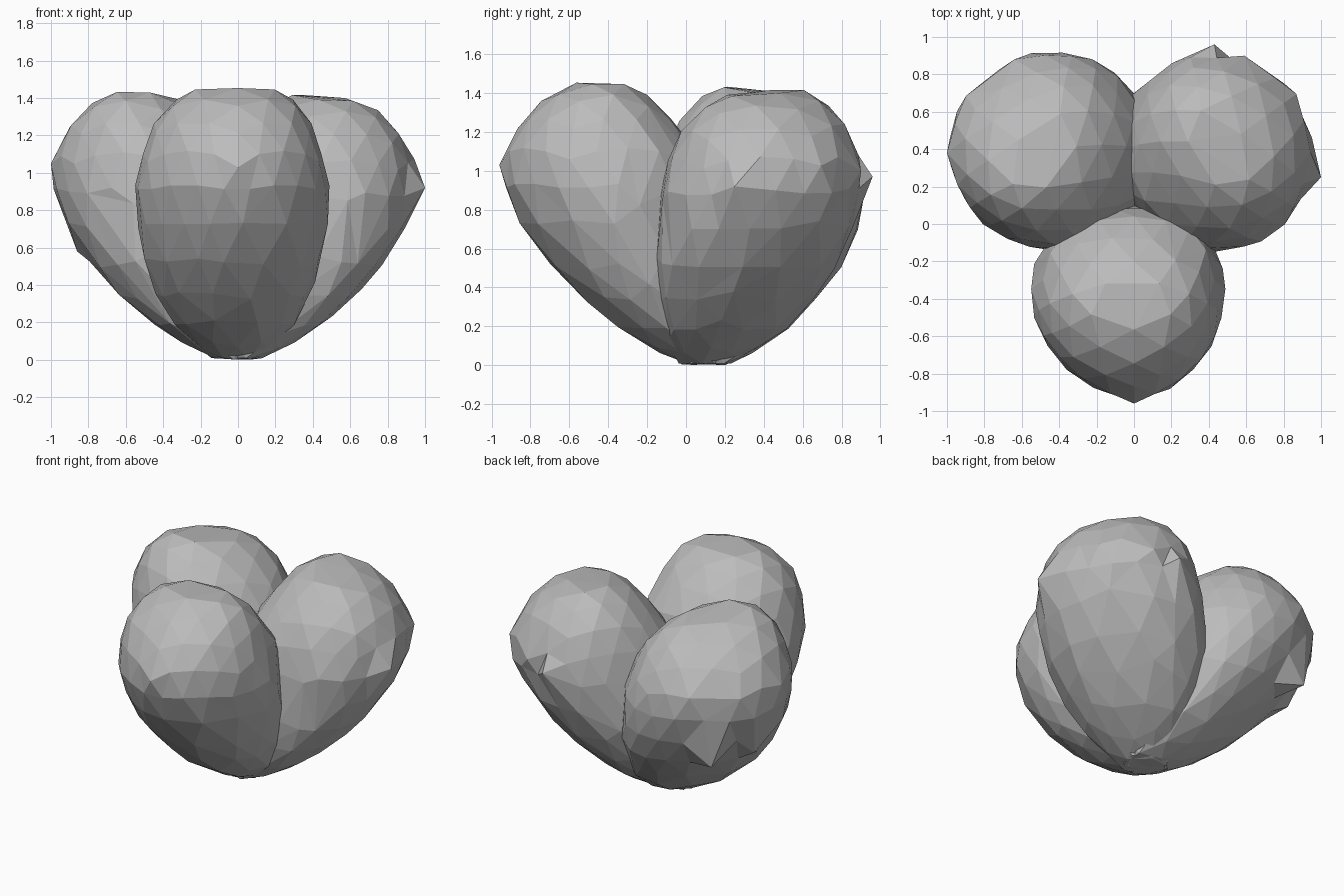
import bpy, bmesh, random
from math import radians, sin, cos, atan2
from mathutils import Vector

random.seed(4)
cube = bpy.data.objects.get("Cube")
if cube:
    bpy.data.objects.remove(cube)

grey = bpy.data.materials.new("stone grey")
grey.use_nodes = True
colour = (0.5, 0.5, 0.5, 1)
grey.diffuse_color = colour
grey.node_tree.nodes["Principled BSDF"].inputs["Base Color"].default_value = colour

HEIGHT = 1.45
CENTRE_Y = 0.1
# Lobe profile: height, inner reach, outer reach, half width
PROFILE = [
    (0.00, -0.13, 0.10, 0.13),
    (0.14, -0.11, 0.40, 0.30),
    (0.37, -0.06, 0.67, 0.43),
    (0.60, -0.02, 0.88, 0.51),
    (0.85, 0.00, 1.03, 0.53),
    (1.05, 0.03, 1.06, 0.51),
    (1.25, 0.16, 0.96, 0.44),
    (1.38, 0.29, 0.83, 0.34),
    (1.45, 0.41, 0.67, 0.22),
]


def section(z):
    """Interpolated inner reach, outer reach and half width at a height."""
    for a, b in zip(PROFILE, PROFILE[1:]):
        if z <= b[0]:
            t = max(0, (z - a[0]) / (b[0] - a[0]))
            return [p + (q - p) * t for p, q in zip(a[1:], b[1:])]
    return PROFILE[-1][1:]


def lobe(name, azimuth, height, reach, sides, taper, lean, tilt, bumps):
    """A leaning, faceted teardrop shaped from an icosphere."""
    bm = bmesh.new()
    bmesh.ops.create_icosphere(bm, subdivisions=3, radius=1)
    az = radians(azimuth)
    out = Vector((cos(az), sin(az), 0))
    side = Vector((-sin(az), cos(az), 0))
    for v in bm.verts:
        pole = abs(v.co.z) > 0.999
        # Slightly flattened top
        z = max(0, HEIGHT * (min(1, v.co.z * 1.02) + 1) / 2)
        inner, outer, width = section(z)
        ang = atan2(v.co.y, v.co.x)
        r = 0 if pole else 1 + random.uniform(-0.015, 0.025)
        along = (inner + outer) / 2 + r * cos(ang) * (outer - inner) / 2
        half = width * sides[ang > 0] * (1 - taper * cos(ang))
        across = r * sin(ang) * half + lean * z
        v.co = out * along * reach + side * across
        v.co.y += CENTRE_Y
        # The crown slopes to one side
        v.co.z = z * height / HEIGHT + tilt * across * (z / HEIGHT) ** 3
    # Protruding corners
    for target in map(Vector, bumps):
        min(bm.verts, key=lambda v: (v.co - target).length).co = target
    bmesh.ops.recalc_face_normals(bm, faces=bm.faces)
    mesh = bpy.data.meshes.new(name)
    bm.to_mesh(mesh)
    bm.free()
    mesh.materials.append(grey)
    obj = bpy.data.objects.new(name, mesh)
    bpy.context.collection.objects.link(obj)
    # Irregular facets
    obj.modifiers.new("facets", "DECIMATE").ratio = 0.8


lobe("front_lobe", -90, 1.455, 0.99, (1.03, 0.91), 0.1, 0, 0,
     [(0, -0.96, 1.03)])
lobe("back_left_lobe", 35, 1.41, 0.99, (1.02, 0.98), 0, -0.01, 0.07,
     [(1, 0.25, 0.92), (0.43, 0.96, 0.97), (0.59, 0.9, 1)])
lobe("back_right_lobe", 146, 1.41, 1.02, (1.06, 0.94), 0, 0.04, 0.12,
     [(-1, 0.38, 1.05), (-0.64, 0.88, 1.05), (-0.74, 0.78, 0.56), (-0.86, 0.48, 0.58)])
